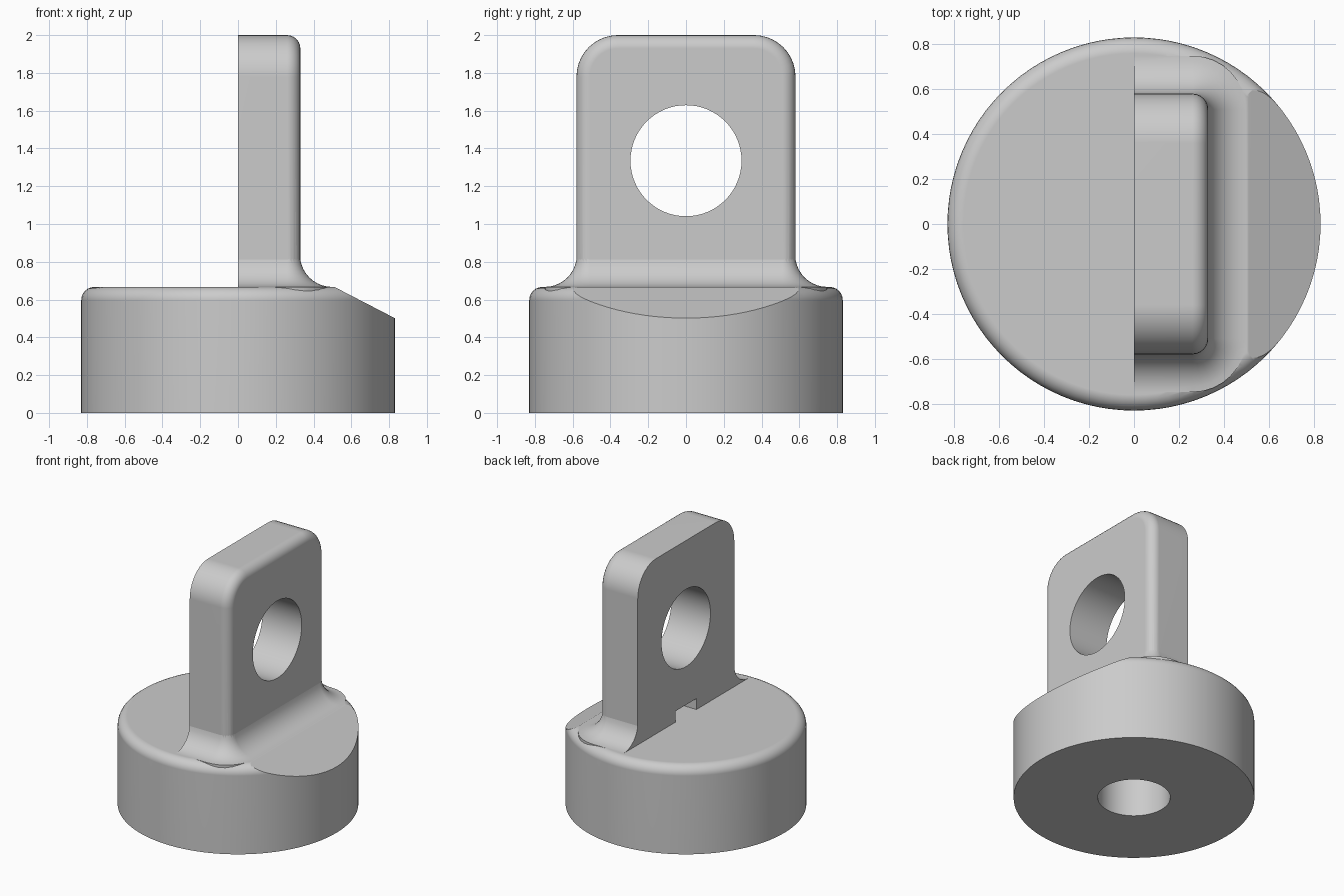
import bpy, bmesh
from math import sin, cos, pi
from mathutils import Matrix

default = bpy.data.objects.get("Cube")
if default:
    bpy.data.objects.remove(default, do_unlink=True)

R, TOP, RIM = 0.83, 0.667, 0.07        # base radius, height, rim rounding
THICK, HALF, PEAK = 0.33, 0.58, 2.0    # lug thickness, half width, height
EDGE, CORNER, FILLET = 0.07, 0.22, 0.17
BACK = -0.1                            # lug overshoot, trimmed flat at x = 0

grey = bpy.data.materials.new("plain grey")
grey.use_nodes = True
grey.diffuse_color = (0.6, 0.6, 0.6, 1)
grey.node_tree.nodes["Principled BSDF"].inputs["Base Color"].default_value = (0.6, 0.6, 0.6, 1)


def make(name, bm):
    bmesh.ops.recalc_face_normals(bm, faces=bm.faces)
    mesh = bpy.data.meshes.new(name)
    bm.to_mesh(mesh)
    bm.free()
    obj = bpy.data.objects.new(name, mesh)
    bpy.context.collection.objects.link(obj)
    mesh.materials.append(grey)
    return obj


def loft(name, rings):
    """Skin a stack of equal closed rings and cap both ends."""
    bm = bmesh.new()
    loops = [[bm.verts.new(p) for p in ring] for ring in rings]
    n = len(loops[0])
    for a, b in zip(loops, loops[1:]):
        for i in range(n):
            j = (i + 1) % n
            bm.faces.new((a[i], a[j], b[j], b[i]))
    bm.faces.new(loops[0])
    bm.faces.new(loops[-1])
    return make(name, bm)


def arc(cx, cy, r, start, end, steps):
    return [(cx + r * cos(start + (end - start) * i / steps),
             cy + r * sin(start + (end - start) * i / steps)) for i in range(steps + 1)]


def circle(r, z, n=96):
    return [(r * cos(2 * pi * i / n), r * sin(2 * pi * i / n), z) for i in range(n)]


def box(name, x, y, z):
    return loft(name, [[(x[0], y[0], h), (x[1], y[0], h), (x[1], y[1], h), (x[0], y[1], h)]
                       for h in z])


def combine(target, other, operation):
    mod = target.modifiers.new("combine", 'BOOLEAN')
    mod.operation, mod.solver, mod.object = operation, 'EXACT', other
    bpy.context.view_layer.objects.active = target
    bpy.ops.object.modifier_apply(modifier=mod.name)
    bpy.data.objects.remove(other, do_unlink=True)


# Round base with a softened rim
rim = arc(R - RIM, TOP - RIM, RIM, 0, pi / 2, 6)
base = loft("eyelet_base", [circle(R, 0)] + [circle(r, z) for r, z in rim])

# Sloped flat on the +x side of the base, and the blind bore underneath
slope = [(0.51, TOP), (1.11, TOP - 0.31), (1.11, 1.2), (0.51, 1.2)]
combine(base, loft("slope_cutter", [[(x, y, z) for x, z in slope] for y in (-1, 1)]), 'DIFFERENCE')
combine(base, loft("bore_cutter", [circle(0.25, -0.1), circle(0.25, 0.5)]), 'DIFFERENCE')

# Upright lug: rounded outline, thickened, with soft edges on its +x face
outline = [(-HALF, 0.55), (HALF, 0.55)]
outline += arc(HALF - CORNER, PEAK - CORNER, CORNER, 0, pi / 2, 10)
outline += arc(CORNER - HALF, PEAK - CORNER, CORNER, pi / 2, pi, 10)
lug = loft("lug", [[(x, y, z) for y, z in outline] for x in (BACK, THICK)])
bm = bmesh.new()
bm.from_mesh(lug.data)
front_edges = [e for e in bm.edges if all(v.co.x > THICK - 0.001 for v in e.verts)]
bmesh.ops.bevel(bm, geom=front_edges, offset=EDGE, segments=6, profile=0.5, affect='EDGES')
bm.to_mesh(lug.data)
bm.free()


# Flared fillet where the lug meets the base
def flare_ring(grow, z):
    r = EDGE + grow
    x, y = THICK - EDGE, HALF - EDGE
    pts = [(BACK, -y - r)] + arc(x, -y, r, -pi / 2, 0, 8)
    pts += arc(x, y, r, 0, pi / 2, 8) + [(BACK, y + r)]
    return [(px, py, z) for px, py in pts]


steps = [i * pi / 20 for i in range(11)]
rings = [flare_ring(FILLET * (1 - cos(a)) - 0.002, TOP + FILLET * (1 - sin(a))) for a in steps]
rings.append(flare_ring(FILLET - 0.002, TOP - 0.05))
combine(lug, loft("flare", rings), 'UNION')

# Trim the flat back, drill the eye, and notch the foot of the flat side
combine(lug, box("trim_cutter", (-1, 0), (-1, 1), (0.3, 2.5)), 'DIFFERENCE')
eye = loft("eye_cutter", [circle(0.294, -1, 64), circle(0.294, 1, 64)])
eye.data.transform(Matrix.Translation((0, 0, 1.335)) @ Matrix.Rotation(pi / 2, 4, 'Y'))
combine(lug, eye, 'DIFFERENCE')
combine(lug, box("notch_cutter", (-0.2, 0.16), (-0.125, 0.125), (0.4, 0.75)), 'DIFFERENCE')

# Join into one body and shade
combine(base, lug, 'UNION')
bpy.ops.object.select_all(action='DESELECT')
base.select_set(True)
bpy.context.view_layer.objects.active = base
bpy.ops.object.shade_smooth_by_angle(angle=0.42)
weighted = base.modifiers.new("even shading", 'WEIGHTED_NORMAL')
weighted.keep_sharp = True
